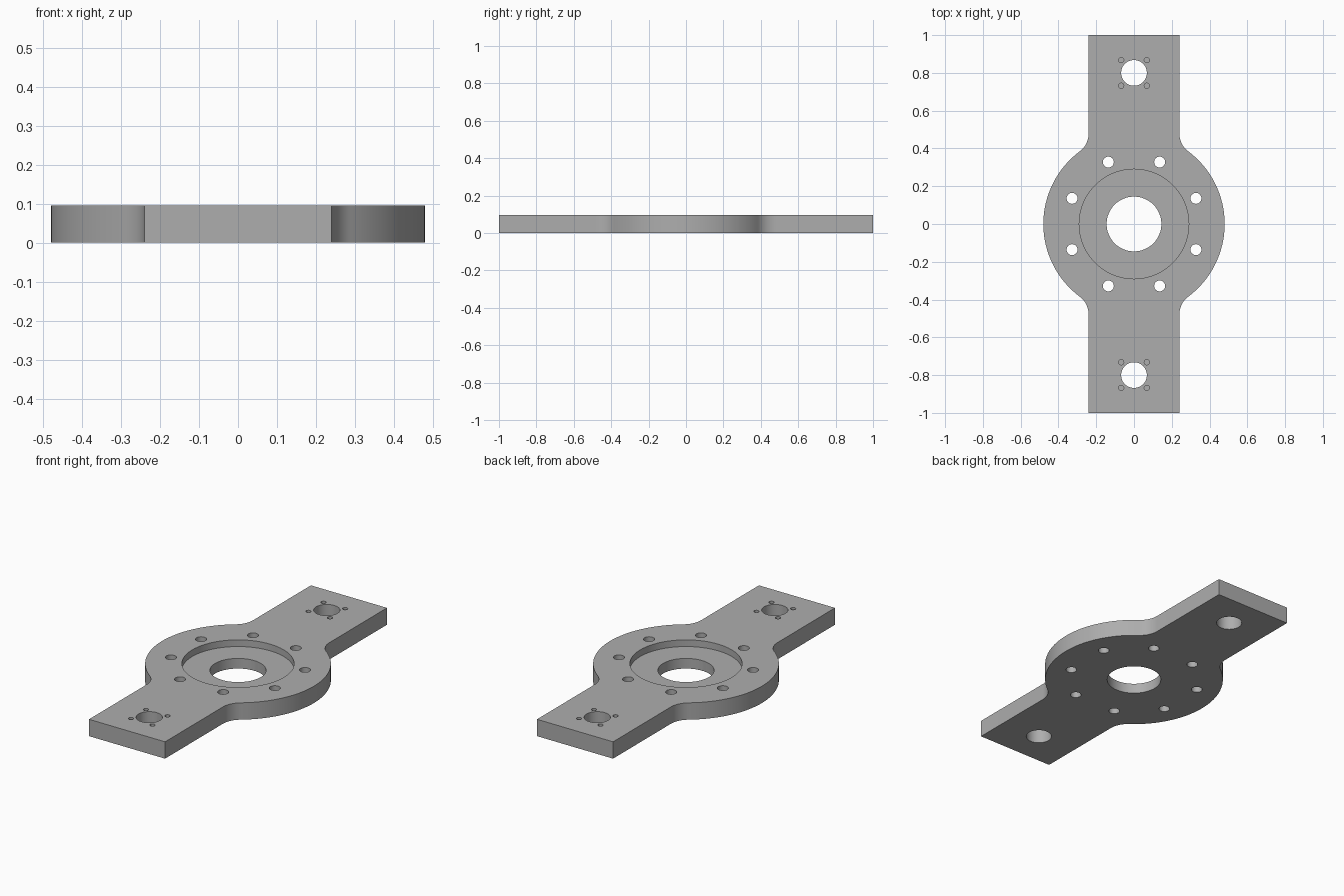
import bpy, math

if "Cube" in bpy.data.objects:
    bpy.data.objects.remove(bpy.data.objects["Cube"])

T = 0.096          # plate thickness
R, W, F = 0.48, 0.24, 0.12   # hub radius, arm half width, fillet radius
FY = math.sqrt((R + F) ** 2 - (W + F) ** 2)   # fillet centre height

grey = bpy.data.materials.new("grey metal")
grey.diffuse_color = (0.42, 0.42, 0.42, 1)
grey.use_nodes = True
grey.node_tree.nodes["Principled BSDF"].inputs["Base Color"].default_value = grey.diffuse_color


def arc(cx, cy, r, a0, a1, n):
    return [(cx + r * math.cos(a0 + (a1 - a0) * i / n),
             cy + r * math.sin(a0 + (a1 - a0) * i / n)) for i in range(n + 1)]


# Outline: quarter of arm, fillet and hub, mirrored to all sides
touch = math.atan2(FY, W + F)
quarter = (arc(0, 0, R, 0, touch, 24)
           + arc(W + F, FY, F, touch + math.pi, math.pi, 12)[1:] + [(W, 1.0)])
right = [(x, -y) for x, y in reversed(quarter[1:])] + quarter
outline = right + [(-x, -y) for x, y in right]

n = len(outline)
verts = [(x, y, z) for z in (0, T) for x, y in outline]
faces = [tuple(reversed(range(n))), tuple(range(n, 2 * n))]
faces += [(i, (i + 1) % n, n + (i + 1) % n, n + i) for i in range(n)]
mesh = bpy.data.meshes.new("mounting_plate")
mesh.from_pydata(verts, [], faces)
plate = bpy.data.objects.new("mounting_plate", mesh)
bpy.context.collection.objects.link(plate)
mesh.materials.append(grey)


# Round cutters
def cut(name, x, y, r, bottom=-0.05, sides=32):
    top = T + 0.05
    bpy.ops.mesh.primitive_cylinder_add(vertices=sides, radius=r, depth=top - bottom,
                                        location=(x, y, (top + bottom) / 2))
    c = bpy.context.object
    c.name = name
    c.data.materials.append(grey)
    c.hide_render = True
    m = plate.modifiers.new(name, "BOOLEAN")
    m.operation, m.solver, m.object = "DIFFERENCE", "EXACT", c


cut("hub_recess_cutter", 0, 0, 0.29, T - 0.038, 96)
cut("hub_bore_cutter", 0, 0, 0.145, sides=64)
for i in range(8):                       # bolt circle
    a = math.radians(22.5 + 45 * i)
    cut("bolt_hole_cutter", 0.355 * math.cos(a), 0.355 * math.sin(a), 0.029)
for s in (-1, 1):                        # arm holes with blind screw holes
    cut("arm_hole_cutter", 0, 0.8 * s, 0.068, sides=48)
    for dx in (-0.068, 0.068):
        for dy in (-0.068, 0.068):
            cut("screw_hole_cutter", dx, 0.8 * s + dy, 0.014, T - 0.05, 20)

# Apply the cuts, then remove the cutters
bpy.ops.object.select_all(action="DESELECT")
bpy.context.view_layer.objects.active = plate
plate.select_set(True)
for m in list(plate.modifiers):
    bpy.ops.object.modifier_apply(modifier=m.name)
for o in [o for o in bpy.data.objects if o is not plate]:
    bpy.data.objects.remove(o, do_unlink=True)
bpy.ops.object.shade_smooth_by_angle(angle=math.radians(30))
